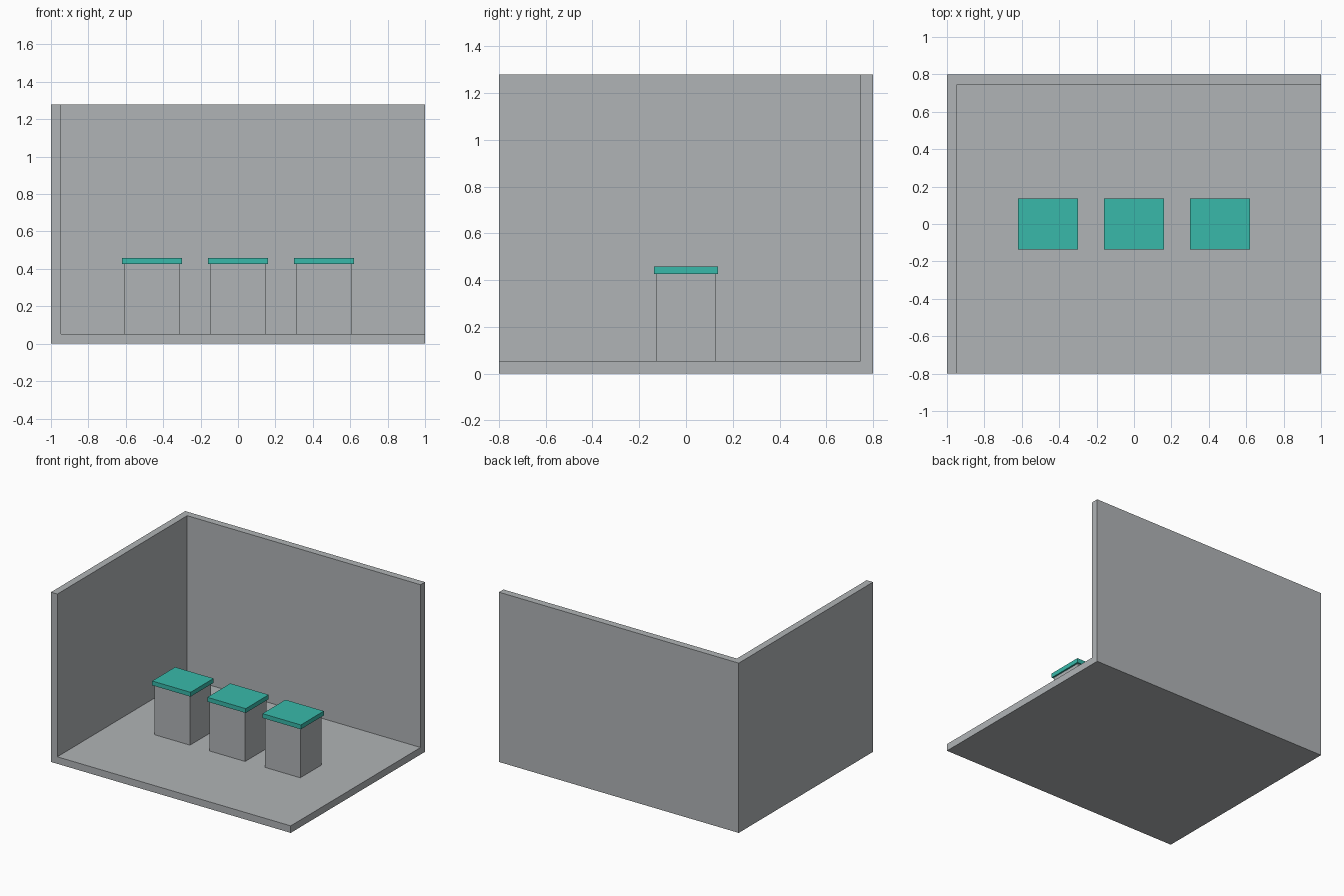
import bpy, bmesh

if "Cube" in bpy.data.objects:
    bpy.data.objects.remove(bpy.data.objects["Cube"])


def material(name, rgb):
    m = bpy.data.materials.new(name)
    m.diffuse_color = (*rgb, 1)
    m.use_nodes = True
    m.node_tree.nodes["Principled BSDF"].inputs["Base Color"].default_value = m.diffuse_color
    return m


grey = material("light_grey", (0.434, 0.456, 0.468))
teal = material("teal", (0.04, 0.485, 0.402))


def box(name, lo, hi, mat, keep=None):
    """Axis-aligned box; keep(normal) optionally filters its faces."""
    bm = bmesh.new()
    bmesh.ops.create_cube(bm, size=1)
    for v in bm.verts:
        for i in range(3):
            v.co[i] = lo[i] if v.co[i] < 0 else hi[i]
    bm.normal_update()
    if keep:
        drop = [f for f in bm.faces if not keep(f.normal)]
        bmesh.ops.delete(bm, geom=drop, context='FACES')
    me = bpy.data.meshes.new(name)
    bm.to_mesh(me)
    bm.free()
    me.materials.append(mat)
    ob = bpy.data.objects.new(name, me)
    bpy.context.collection.objects.link(ob)
    return ob


# Room shell: floor, left wall and back wall, thickened inwards
T = 0.053
room = box("room_shell", (-1, -0.8, 0), (1, 0.8, 1.28), grey,
           keep=lambda n: n.z < -0.5 or n.x < -0.5 or n.y > 0.5)
wall = room.modifiers.new("wall_thickness", 'SOLIDIFY')
wall.thickness = T
wall.offset = -1
wall.use_even_offset = True

# Three pedestals with overhanging teal tops
for side, x in (("left", -0.46), ("middle", 0), ("right", 0.46)):
    box(side + "_pedestal", (x - 0.148, -0.126, T), (x + 0.148, 0.126, 0.426), grey)
    box(side + "_pedestal_top", (x - 0.16, -0.137, 0.426), (x + 0.16, 0.137, 0.459), teal)
